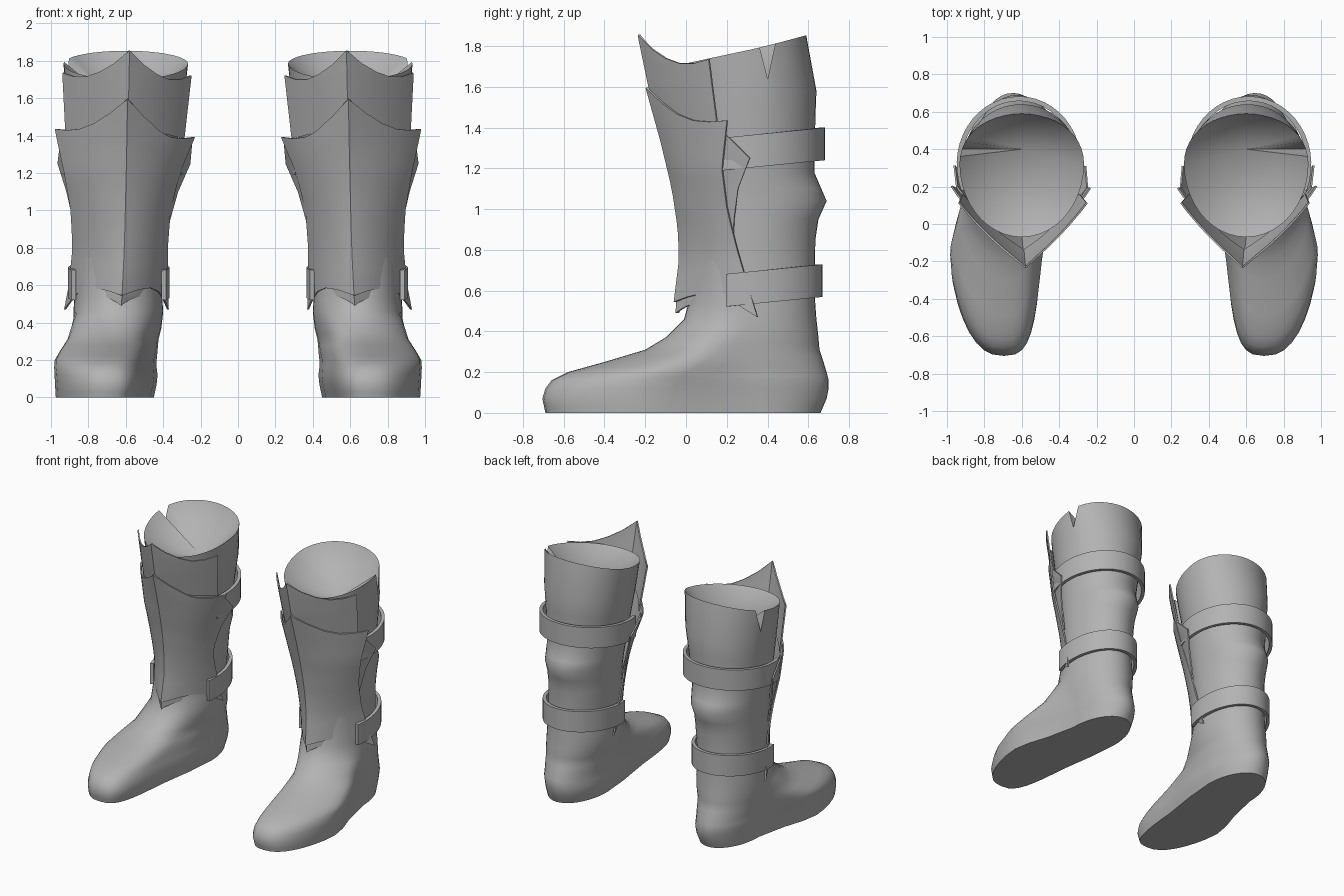
import bpy, bmesh, math
from mathutils import Vector

cube = bpy.data.objects.get("Cube")
if cube:
    bpy.data.objects.remove(cube, do_unlink=True)


def material(name, value):
    m = bpy.data.materials.new(name)
    m.use_nodes = True
    col = (value, value, value, 1)
    m.diffuse_color = col
    m.node_tree.nodes["Principled BSDF"].inputs["Base Color"].default_value = col
    return m


GREY = material("plain grey", 0.45)


def lookup(table, key):
    """Interpolate the rows of a table sorted by its first column."""
    if key <= table[0][0]:
        return table[0][1:]
    for a, b in zip(table, table[1:]):
        if key <= b[0]:
            f = (key - a[0]) / (b[0] - a[0])
            return [p + (q - p) * f for p, q in zip(a[1:], b[1:])]
    return table[-1][1:]


def grid_faces(bm, rows, closed=False):
    verts = [[bm.verts.new(p) for p in row] for row in rows]
    for a, b in zip(verts, verts[1:]):
        n = len(a)
        for i in range(n if closed else n - 1):
            j = (i + 1) % n
            bm.faces.new((a[i], a[j], b[j], b[i]))
    return verts


def finish(name, bm, angle=35):
    bmesh.ops.recalc_face_normals(bm, faces=bm.faces)
    mesh = bpy.data.meshes.new(name)
    bm.to_mesh(mesh)
    bm.free()
    mesh.materials.append(GREY)
    ob = bpy.data.objects.new(name, mesh)
    bpy.context.collection.objects.link(ob)
    bpy.ops.object.select_all(action="DESELECT")
    ob.select_set(True)
    bpy.context.view_layer.objects.active = ob
    bpy.ops.object.shade_smooth_by_angle(angle=math.radians(angle))
    ob.modifiers.new("other side", "MIRROR").use_clip = False
    return ob


def sheet(name, rows, thickness):
    bm = bmesh.new()
    grid_faces(bm, rows)
    bmesh.ops.recalc_face_normals(bm, faces=bm.faces)
    bmesh.ops.solidify(bm, geom=bm.faces[:], thickness=thickness)
    return finish(name, bm)


# Boot slices: height, front y, back y, centre x, half width, toe shift, squareness
SLICES = [
    (0, -.69, .66, .65, .2, .1, 2.7),
    (.07, -.705, .69, .645, .21, .1, 2.7),
    (.12, -.69, .7, .645, .215, .1, 2.6),
    (.16, -.66, .7, .65, .215, .1, 2.5),
    (.2, -.58, .69, .65, .215, .1, 2.4),
    (.25, -.4, .675, .65, .22, .08, 2.2),
    (.31, -.2, .655, .65, .225, .05, 2),
    (.37, -.1, .65, .645, .235, .03, 2),
    (.46, -.01, .64, .64, .24, 0, 2),
    (.6, .03, .63, .64, .23, 0, 2),
    (.85, .04, .635, .63, .24, 0, 2),
    (.95, .04, .65, .63, .245, 0, 2),
    (1.04, .03, .69, .625, .25, 0, 2),
    (1.18, .01, .63, .62, .265, 0, 2),
    (1.45, -.03, .635, .61, .3, 0, 2),
    (1.7, -.07, .645, .6, .33, 0, 2),
    (1.85, -.08, .59, .6, .335, 0, 2),
]
MID = .32
SEGMENTS = 44


def outline(z, t, grow=0):
    """Point on the boot at height z; t = 0 is the back, positive is outward."""
    yf, yb, cx, hw, shift, n = lookup(SLICES, z)
    c, s = math.cos(t), math.sin(t)
    hw += grow
    if c >= 0:
        return Vector((cx + hw * s, MID + (yb + grow - MID) * c, z))
    u = abs(c) ** (2 / n)
    k = min(1, u * 1.7)
    k = k * k * (3 - 2 * k)
    side = math.copysign(abs(s) ** (2 / n), s)
    x = cx + shift * (k - .5 * u ** 4) + (hw + .5 * shift * k) * side
    return Vector((x, MID - (MID - yf + grow) * u, z))


# Boot: foot and shaft in one loft, with a slanted notched rim
def boot():
    angles = [2 * math.pi * i / SEGMENTS for i in range(SEGMENTS)]
    heights = [r[0] for r in SLICES[:-2]]
    heights += [.03, .18, .225, .28, .34, .41, .53, .72, 1.1, 1.3, 1.58]
    rows = [[outline(z, t) for t in angles] for z in sorted(heights)]
    rim = []
    for t in angles:
        y = outline(1.7, t).y
        p = outline(1.7 + .15 * (y + .07) / .7, t)
        rim.append(p)
    notch = min((p for p in rim if p.x > .6), key=lambda p: abs(p.y - .41))
    notch.z = 1.64
    rows.append(rim)
    bm = bmesh.new()
    verts = grid_faces(bm, rows, closed=True)
    bm.faces.new(verts[0])
    # sunken lining
    centre = bm.verts.new((.6, .4, 1.52))
    top = verts[-1]
    for i in range(SEGMENTS):
        bm.faces.new((top[i], top[(i + 1) % SEGMENTS], centre))
    finish("boot", bm, 50)


boot()


# Straps round the back of the shaft
def strap(name, base, grow):
    rows = []
    for edge in (0, .16):
        row = []
        for i in range(-14, 15):
            t = math.radians(112) * i / 14
            p = outline(base + .08, t, grow)
            p.z = base + edge + .1 * (p.y - .68)
            row.append(p)
        rows.append(row)
    sheet(name, rows, .025)


strap("upper_strap", 1.24, .05)
strap("lower_strap", .57, .04)

# Shin guard lines: height, x, y
RIDGE = [(.47, .625, -.065), (.55, .62, -.06), (.75, .61, -.035), (.9, .605, -.04),
         (1.1, .6, -.07), (1.33, .595, -.125), (1.6, .59, -.2)]
OUTER = [(.47, .93, .35), (.6, .905, .31), (.8, .885, .25), (1, .895, .2),
         (1.2, .93, .175), (1.43, .98, .2)]
INNER = [(.47, .37, .35), (.6, .375, .31), (.8, .375, .25), (1, .36, .2),
         (1.2, .31, .175), (1.39, .23, .19)]
TOP_RIDGE = [(1.35, .59, -.12), (1.6, .585, -.185), (1.85, .58, -.237)]
TOP_OUTER = [(1.35, .92, .16), (1.74, .94, .11)]
TOP_INNER = [(1.35, .29, .16), (1.72, .248, .11)]


def plate(name, lines, top, bottom, drop=0, reach=1, inset=0, bulge=.035):
    """Ridged plate between scalloped top and bottom edges."""
    ridge, inner, outer = lines
    rows = []
    for j in range(17):
        row = []
        for i in range(-10, 11):
            u = abs(i) / 10
            zt = lookup(top, u)[0] - (drop * min(1, 2 * u) if i < 0 else 0)
            zb = lookup(bottom, u)[0]
            z = zb + (zt - zb) * j / 16
            a = Vector(lookup(ridge, z))
            b = Vector(lookup(inner if i < 0 else outer, z))
            out = Vector((b.y - a.y, -abs(b.x - a.x))).normalized()
            if i < 0:
                out.x = -out.x
            w = u * reach
            p = a.lerp(b, w) + out * (4 * w * (1 - w) * bulge - inset * (u > 0))
            if u == 0:
                p.y += inset
            row.append((p.x, p.y, z))
        rows.append(row)
    sheet(name, rows, .01)


LOWER = (RIDGE, INNER, OUTER)
plate("shin_guard", LOWER,
      [(0, 1.595), (.2, 1.52), (.4, 1.465), (.6, 1.435), (.8, 1.428), (1, 1.435)],
      [(0, .545), (.25, .575), (.5, .585), (.75, .56), (1, .47)], drop=.045)
plate("ankle_plate", LOWER, [(0, .75), (1, .75)],
      [(0, .49), (.25, .53), (.5, .545), (.75, .54), (1, .51)], reach=.8, inset=.012)
plate("knee_plate", (TOP_RIDGE, TOP_INNER, TOP_OUTER),
      [(0, 1.855), (.2, 1.785), (.4, 1.74), (.6, 1.715), (.8, 1.715), (1, 1.735)],
      [(0, 1.45), (1, 1.38)], drop=.015, bulge=.025)

# Pointed flaps tucked behind the guard edges
FLAP = [(.87, .232), (.95, .235), (1.1, .255), (1.25, .312), (1.36, .2)]
for name, edge, sign in (("outer_flap", OUTER, 1), ("inner_flap", INNER, -1)):
    rows = []
    for z, y in FLAP:
        ex, ey = lookup(edge, z)
        ex -= sign * .015
        rows.append([(ex - sign * .04, ey - .05, z), (ex, ey, z),
                     (ex + sign * .3 * max(0, y - ey), max(y, ey), z)])
    sheet(name, rows, .01)
